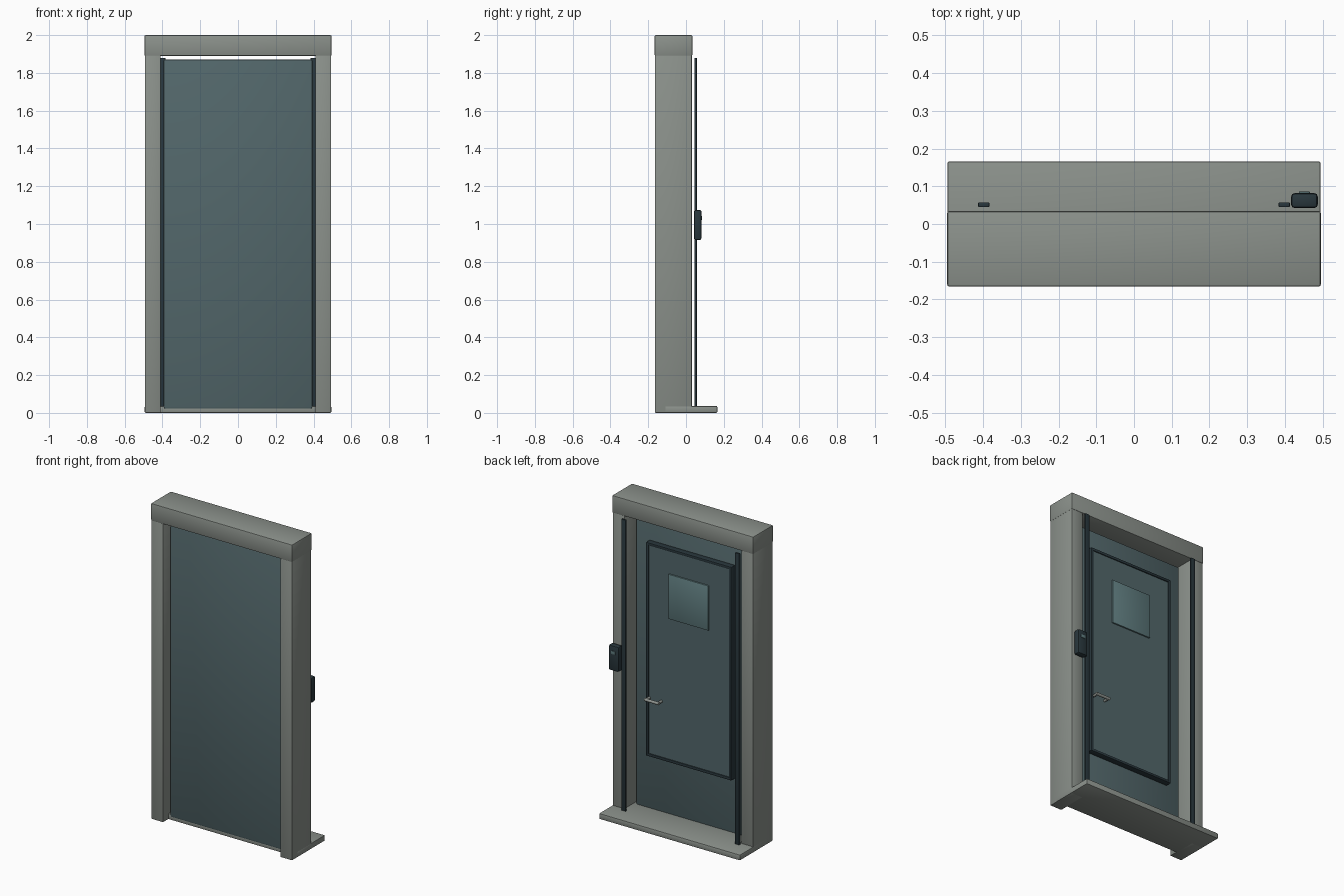
import bpy, bmesh, math
from mathutils import Vector

if "Cube" in bpy.data.objects:
    bpy.data.objects.remove(bpy.data.objects["Cube"])


def material(name, rgb):
    m = bpy.data.materials.new(name)
    m.diffuse_color = (*rgb, 1)
    m.use_nodes = True
    m.node_tree.nodes["Principled BSDF"].inputs["Base Color"].default_value = m.diffuse_color
    return m


STONE = material("frame_grey", (0.26, 0.285, 0.26))
TEAL = material("door_teal", (0.085, 0.135, 0.145))
DARK = material("dark_trim", (0.022, 0.038, 0.046))
GLASS = material("window_glass", (0.12, 0.21, 0.22))
STEEL = material("handle_steel", (0.28, 0.30, 0.28))


def finish(name, bm, mat):
    me = bpy.data.meshes.new(name)
    bm.to_mesh(me)
    bm.free()
    ob = bpy.data.objects.new(name, me)
    bpy.context.collection.objects.link(ob)
    me.materials.append(mat)
    bpy.context.view_layer.objects.active = ob
    ob.select_set(True)
    bpy.ops.object.shade_smooth_by_angle(angle=math.radians(35))
    ob.select_set(False)
    return ob


def box(name, xs, ys, zs, mat, bevel=0.004):
    bm = bmesh.new()
    bmesh.ops.create_cube(bm, size=1)
    for v in bm.verts:
        v.co = Vector([(r[0] + r[1]) / 2 + c * (r[1] - r[0])
                       for c, r in zip(v.co, (xs, ys, zs))])
    if bevel:
        bmesh.ops.bevel(bm, geom=bm.edges[:], offset=bevel, segments=2,
                        profile=0.5, affect='EDGES')
    return finish(name, bm, mat)


def rod(name, a, b, radius, mat):
    a, b = Vector(a), Vector(b)
    bm = bmesh.new()
    bmesh.ops.create_cone(bm, cap_ends=True, segments=16, radius1=radius,
                          radius2=radius, depth=(b - a).length)
    turn = (b - a).to_track_quat('Z', 'Y').to_matrix()
    for v in bm.verts:
        v.co = turn @ v.co + (a + b) / 2
    return finish(name, bm, mat)


# frame: posts, header and sill
for side, s in (("left", -1), ("right", 1)):
    box(f"{side}_post", sorted((s * 0.41, s * 0.493)), (-0.164, 0.031), (0, 1.895), STONE)
    # free-standing strip behind each post
    box(f"{side}_guide_strip", sorted((s * 0.383, s * 0.413)), (0.045, 0.057),
        (0.03, 1.88), DARK, 0.002)
box("header", (-0.495, 0.495), (-0.166, 0.034), (1.89, 2.0), STONE, 0.006)
box("sill", (-0.494, 0.494), (-0.112, 0.166), (0, 0.036), STONE, 0.005)

# door leaf with raised panel on the back
box("door", (-0.395, 0.395), (-0.118, -0.062), (0.02, 1.872), TEAL, 0.012)
box("door_panel", (-0.29, 0.29), (-0.065, -0.032), (0.39, 1.725), TEAL, 0)

# dark trim around the panel
for side, s in (("left", -1), ("right", 1)):
    box(f"{side}_trim", sorted((s * 0.282, s * 0.299)), (-0.066, -0.026),
        (0.381, 1.733), DARK, 0.003)
for level, z in (("bottom", 0.381), ("top", 1.716)):
    box(f"{level}_trim", (-0.299, 0.299), (-0.066, -0.026), (z, z + 0.017), DARK, 0.003)

# window
box("window", (-0.14, 0.14), (-0.04, -0.023), (1.29, 1.573), GLASS, 0.002)

# lever handle
rod("lever", (0.187, 0.003, 0.75), (0.287, 0.003, 0.75), 0.009, STEEL)
for part, x in (("inner", 0.195), ("outer", 0.279)):
    rod(f"{part}_handle_stem", (x, -0.034, 0.75), (x, 0.004, 0.75), 0.008, STEEL)

# keypad on the post
box("keypad", (0.416, 0.487), (0.042, 0.082), (0.915, 1.075), DARK, 0.01)
box("keypad_screen", (0.437, 0.466), (0.075, 0.086), (1.022, 1.042), GLASS, 0.002)
